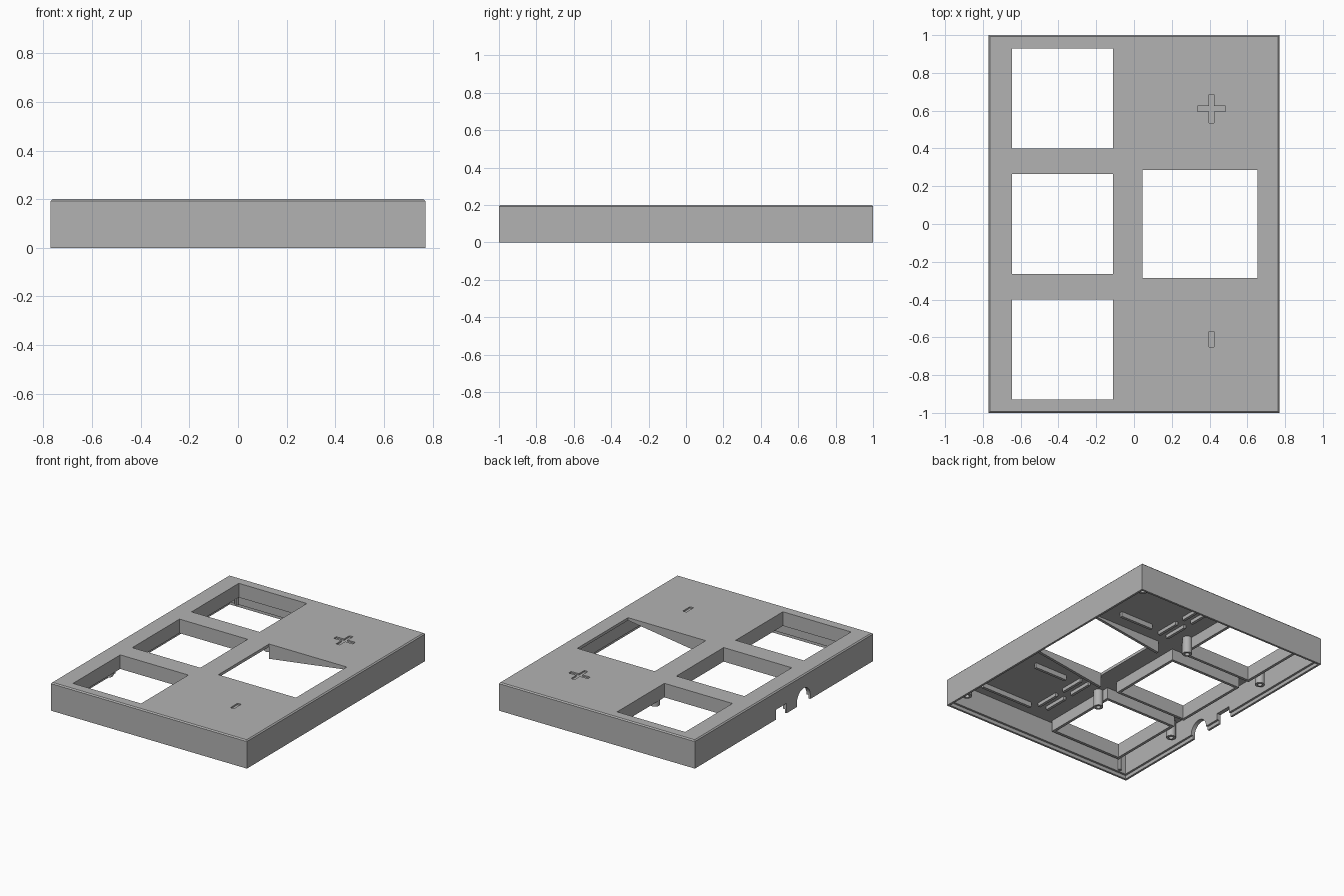
import bpy, bmesh, math
from mathutils import Matrix, Vector

old = bpy.data.objects.get("Cube")
if old:
    bpy.data.objects.remove(old, do_unlink=True)

mat = bpy.data.materials.new("matte grey")
mat.use_nodes = True
GREY = (0.45, 0.45, 0.45, 1)
mat.diffuse_color = GREY
mat.node_tree.nodes["Principled BSDF"].inputs["Base Color"].default_value = GREY

W, L, H = 0.77, 1.0, 0.2      # half width, half length, height
WALL, CEIL = 0.03, 0.18


def finish(name, bm):
    me = bpy.data.meshes.new(name)
    bm.to_mesh(me)
    bm.free()
    me.materials.append(mat)
    ob = bpy.data.objects.new(name, me)
    bpy.context.collection.objects.link(ob)
    return ob


def add_box(bm, x0, x1, y0, y1, z0, z1):
    size = Matrix.Diagonal((x1 - x0, y1 - y0, z1 - z0, 1))
    centre = Matrix.Translation(((x0 + x1) / 2, (y0 + y1) / 2, (z0 + z1) / 2))
    return bmesh.ops.create_cube(bm, size=1, matrix=centre @ size)


def box(name, *dims):
    bm = bmesh.new()
    add_box(bm, *dims)
    return finish(name, bm)


def prism(name, points, direction):
    """Extrude a flat outline along a direction."""
    bm = bmesh.new()
    face = bm.faces.new([bm.verts.new(p) for p in points])
    ext = bmesh.ops.extrude_face_region(bm, geom=[face])["geom"]
    verts = [v for v in ext if isinstance(v, bmesh.types.BMVert)]
    bmesh.ops.translate(bm, verts=verts, vec=Vector(direction))
    bmesh.ops.recalc_face_normals(bm, faces=bm.faces)
    return finish(name, bm)


def cut(target, cutter):
    mod = target.modifiers.new("cut", 'BOOLEAN')
    mod.operation, mod.solver, mod.object = 'DIFFERENCE', 'EXACT', cutter
    bpy.context.view_layer.objects.active = target
    bpy.ops.object.modifier_apply(modifier=mod.name)
    bpy.data.objects.remove(cutter, do_unlink=True)


def ring_wall(name, x0, x1, y0, y1, z0, z1, t):
    """Rectangular collar around an opening."""
    bm = bmesh.new()
    add_box(bm, x0 - t, x0, y0 - t, y1 + t, z0, z1)
    add_box(bm, x1, x1 + t, y0 - t, y1 + t, z0, z1)
    add_box(bm, x0, x1, y0 - t, y0, z0, z1)
    add_box(bm, x0, x1, y1, y1 + t, z0, z1)
    return finish(name, bm)


def tube(name, x, y, r_out, r_in, z0, z1, n=24):
    """Hollow screw boss."""
    bm = bmesh.new()
    rows = []
    for r, z in ((r_out, z1), (r_out, z0), (r_in, z0), (r_in, z1)):
        rows.append([bm.verts.new((x + r * math.cos(i * math.tau / n),
                                   y + r * math.sin(i * math.tau / n), z)) for i in range(n)])
    for k in range(4):
        a, b = rows[k], rows[(k + 1) % 4]
        for i in range(n):
            j = (i + 1) % n
            bm.faces.new((a[i], a[j], b[j], b[i]))
    bmesh.ops.recalc_face_normals(bm, faces=bm.faces)
    ob = finish(name, bm)
    ob.select_set(True)
    bpy.context.view_layer.objects.active = ob
    bpy.ops.object.shade_smooth_by_angle()
    ob.select_set(False)


# Case shell with a small chamfer around the top
bm = bmesh.new()
add_box(bm, -W, W, -L, L, 0, H)
top_edges = [e for e in bm.edges if all(v.co.z > H - 0.01 for v in e.verts)]
bmesh.ops.bevel(bm, geom=top_edges, offset=0.008, segments=1, affect='EDGES')
shell = finish("case_shell", bm)

# Hollow underside and stepped rim
cut(shell, box("cavity", -W + WALL, W - WALL, -L + WALL, L - WALL, -0.1, CEIL))
lip = WALL / 2
cut(shell, box("rim_step", -W + lip, W - lip, -L + lip, L - lip, -0.1, 0.025))

# Three square windows with collars
WX0, WX1, HALF = -0.645, -0.11, 0.265
for name, cy in (("front", -0.665), ("middle", 0), ("back", 0.665)):
    cut(shell, box("window_cut", WX0, WX1, cy - HALF, cy + HALF, 0.1, 0.3))
    ring_wall(name + "_window_collar", WX0, WX1, cy - HALF, cy + HALF, 0.1, CEIL, 0.02)

# Large display window with sloping side ribs
DX0, DX1, DY = 0.045, 0.655, 0.285
cut(shell, box("display_cut", DX0, DX1, -DY, DY, 0.1, 0.3))
for name, s in (("front", -1), ("back", 1)):
    y = s * DY
    prism(name + "_display_rib",
          [(DX0, y, CEIL), (DX1, y, CEIL), (DX0, y, 0.095)], (0, s * 0.02, 0))

# Engraved plus and minus button marks
BX, BY, ENGRAVE = 0.41, 0.61, 0.19
arm, half = 0.075, 0.014
cut(shell, box("plus_a", BX - arm, BX + arm, BY - half, BY + half, ENGRAVE, 0.3))
cut(shell, box("plus_b", BX - half, BX + half, BY - arm, BY + arm, ENGRAVE, 0.3))
cut(shell, box("minus", BX - half, BX + half, -BY - 0.04, -BY + 0.04, ENGRAVE, 0.3))

# Cable openings in the side wall
arch = [(-W - 0.1, -0.22 + 0.075 * math.cos(a), 0.03 + 0.075 * math.sin(a))
        for a in [math.pi * i / 16 for i in range(17)]]
arch += [(-W - 0.1, -0.295, -0.1), (-W - 0.1, -0.145, -0.1)]
cut(shell, prism("arch_cut", arch, (0.1 + WALL + 0.02, 0, 0)))
cut(shell, box("notch_cut", -W - 0.1, -W + WALL + 0.02, -0.03, 0.09, -0.1, 0.07))

# Mirrored underside details
for side, s in (("front", -1), ("back", 1)):
    for where, x, y in (("outer", -0.70, 0.455), ("inner", -0.075, 0.455), ("corner", 0.68, 0.90)):
        tube(f"{side}_{where}_screw_boss", x, s * y, 0.032, 0.016, 0.06, CEIL)
    tube(f"{side}_locating_pin", -0.68, s * 0.955, 0.012, 0.004, 0.03, CEIL, 12)

    # Button holder rails
    for i, (x0, x1, y) in enumerate(((0.22, 0.48, 0.44), (0.17, 0.58, 0.86))):
        box(f"{side}_button_rail_{i + 1}", x0, x1, s * y - 0.01, s * y + 0.01, 0.145, CEIL)
    for i, y in enumerate((0.49, 0.74)):
        for j, x in enumerate((0.05, 0.12)):
            box(f"{side}_button_rib_{i + 1}_{j + 1}", x - 0.01, x + 0.01,
                s * y - 0.09, s * y + 0.09, 0.155, CEIL)
